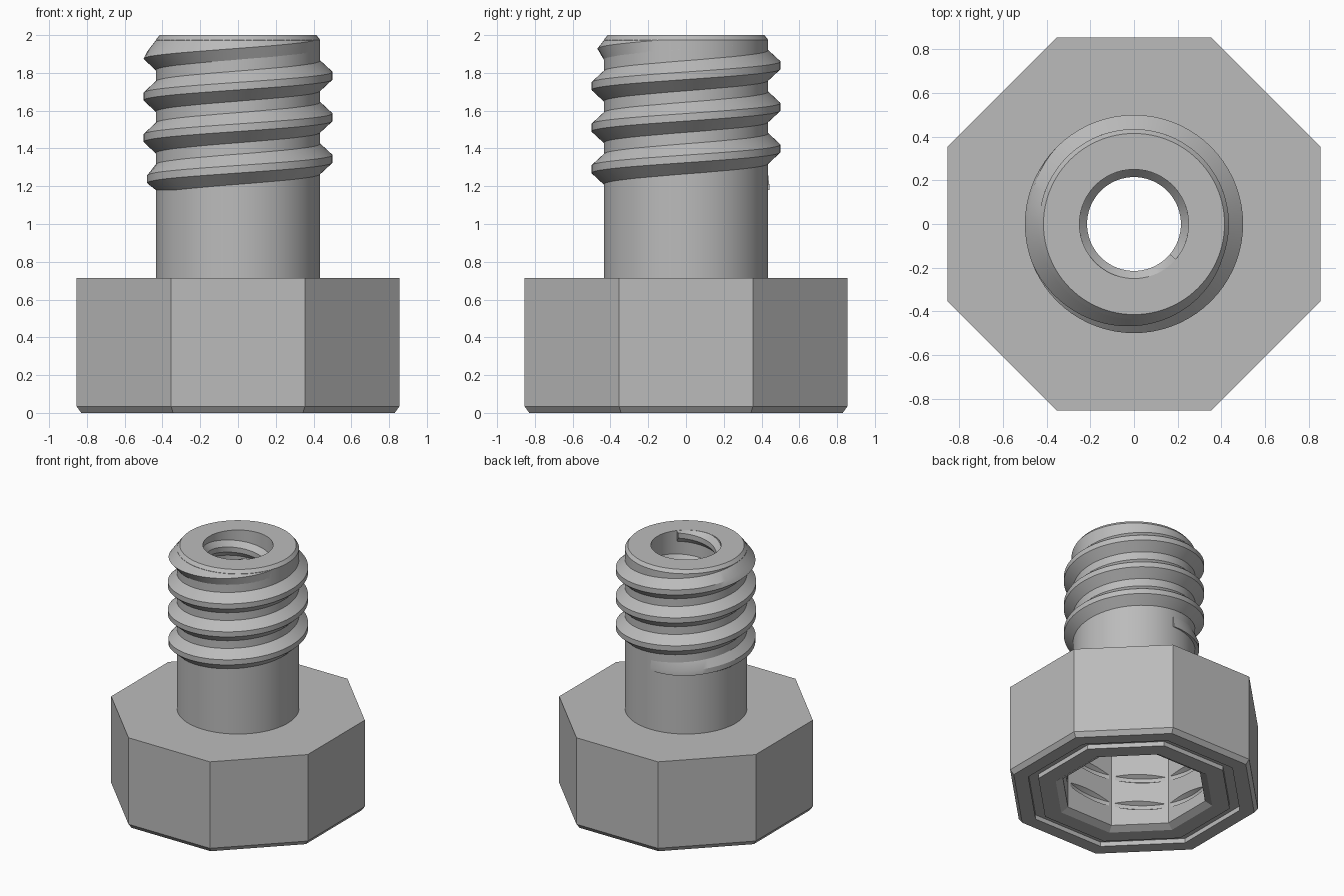
import bpy, bmesh, math

if "Cube" in bpy.data.objects:
    bpy.data.objects.remove(bpy.data.objects["Cube"])

steel = bpy.data.materials.new("plain grey")
steel.use_nodes = True
GREY = (0.5, 0.5, 0.5, 1)
steel.diffuse_color = GREY
steel.node_tree.nodes["Principled BSDF"].inputs["Base Color"].default_value = GREY

PITCH = 0.22
TOP = 2.0


def make_object(name, bm, smooth=True):
    bmesh.ops.recalc_face_normals(bm, faces=bm.faces)
    mesh = bpy.data.meshes.new(name)
    bm.to_mesh(mesh)
    bm.free()
    mesh.materials.append(steel)
    obj = bpy.data.objects.new(name, mesh)
    bpy.context.collection.objects.link(obj)
    bpy.ops.object.select_all(action="DESELECT")
    obj.select_set(True)
    bpy.context.view_layer.objects.active = obj
    if smooth:
        bpy.ops.object.shade_smooth_by_angle(angle=math.radians(25))
    return obj


def skin(bm, rings, loop):
    """Bridge closed cross-sections, either in a loop or with capped ends."""
    pairs = list(zip(rings, rings[1:])) + ([(rings[-1], rings[0])] if loop else [])
    for a, b in pairs:
        n = len(a)
        for i in range(n):
            j = (i + 1) % n
            bm.faces.new((a[i], a[j], b[j], b[i]))
    if not loop:
        bm.faces.new(rings[0])
        bm.faces.new(rings[-1])


def point(bm, r, angle, z):
    return bm.verts.new((r * math.cos(angle), r * math.sin(angle), z))


def lathe(name, profile, sides, turn=0.0, smooth=True):
    """Closed profile of (radius, z) turned around the z axis."""
    bm = bmesh.new()
    angles = [turn + math.tau * i / sides for i in range(sides)]
    skin(bm, [[point(bm, r, a, z) for r, z in profile] for a in angles], True)
    return make_object(name, bm, smooth)


def helix(name, section, start, turns, z0, steps=72):
    """Right-handed ridge; section(t, z) gives (radius, z) points."""
    bm = bmesh.new()
    count = int(turns * steps)
    rings = []
    for i in range(count + 1):
        t = i / steps
        pts = section(t, z0 + PITCH * t)
        rings.append([point(bm, r, start + math.tau * t, z) for r, z in pts])
    skin(bm, rings, False)
    return make_object(name, bm)


# Hollow shaft with a small chamfer on its top rim
lathe("shaft", [(0.25, 0.599), (0.435, 0.599), (0.435, 1.975), (0.415, TOP), (0.25, TOP)], 96)


# Outer thread: fades in at the bottom and is trimmed by a cone at the top
def outer_section(t, z):
    grow = min(1.0, 0.1 + t / 0.42)
    crest = 0.435 + 0.065 * grow
    pts = []
    for r, dz in ((0.40, -0.08), (0.435, -0.08), (crest, -0.02),
                  (crest, 0.02), (0.435, 0.08), (0.40, 0.08)):
        h = min(max(z + dz, 1.18), TOP - 0.001)
        cone = 0.415 + (TOP - h) * 0.77
        pts.append((min(r, cone - 0.001), h))
    return pts


helix("outer_thread", outer_section, math.pi / 2, 4.1, 1.18)


# Inner thread inside the bore
def inner_section(t, z):
    return [(r, min(z + dz, TOP - 0.001)) for r, dz in
            ((0.27, -0.06), (0.25, -0.06), (0.215, -0.02),
             (0.215, 0.02), (0.25, 0.06), (0.27, 0.06))]


helix("bore_thread", inner_section, 0, 5.9, 0.68)

# Octagonal head: chamfered foot, grooved underside, octagonal socket
octagon = [(0.30, 0.715), (0.855, 0.715), (0.855, 0.035), (0.83, 0),
           (0.73, 0), (0.73, 0.035), (0.66, 0.035), (0.66, 0),
           (0.54, 0), (0.49, 0.03), (0.49, 0.60), (0.30, 0.60)]
corner = 1 / math.cos(math.pi / 8)
head = lathe("octagonal_head", [(r * corner, z) for r, z in octagon], 8, math.pi / 8, False)


# Helical cut that leaves lens-shaped slits on the socket walls
def cut_section(t, z):
    return [(0.42, z - 0.08), (0.522, z - 0.015), (0.522, z + 0.015), (0.42, z + 0.08)]


cutter = helix("socket_cutter", cut_section, 0.1, 2.4, 0.05)
cutter.hide_render = True
cut = head.modifiers.new("socket_slits", "BOOLEAN")
cut.operation = "DIFFERENCE"
cut.solver = "EXACT"
cut.object = cutter
bpy.ops.object.select_all(action="DESELECT")
head.select_set(True)
bpy.context.view_layer.objects.active = head
bpy.ops.object.modifier_apply(modifier=cut.name)
bpy.data.objects.remove(cutter)
